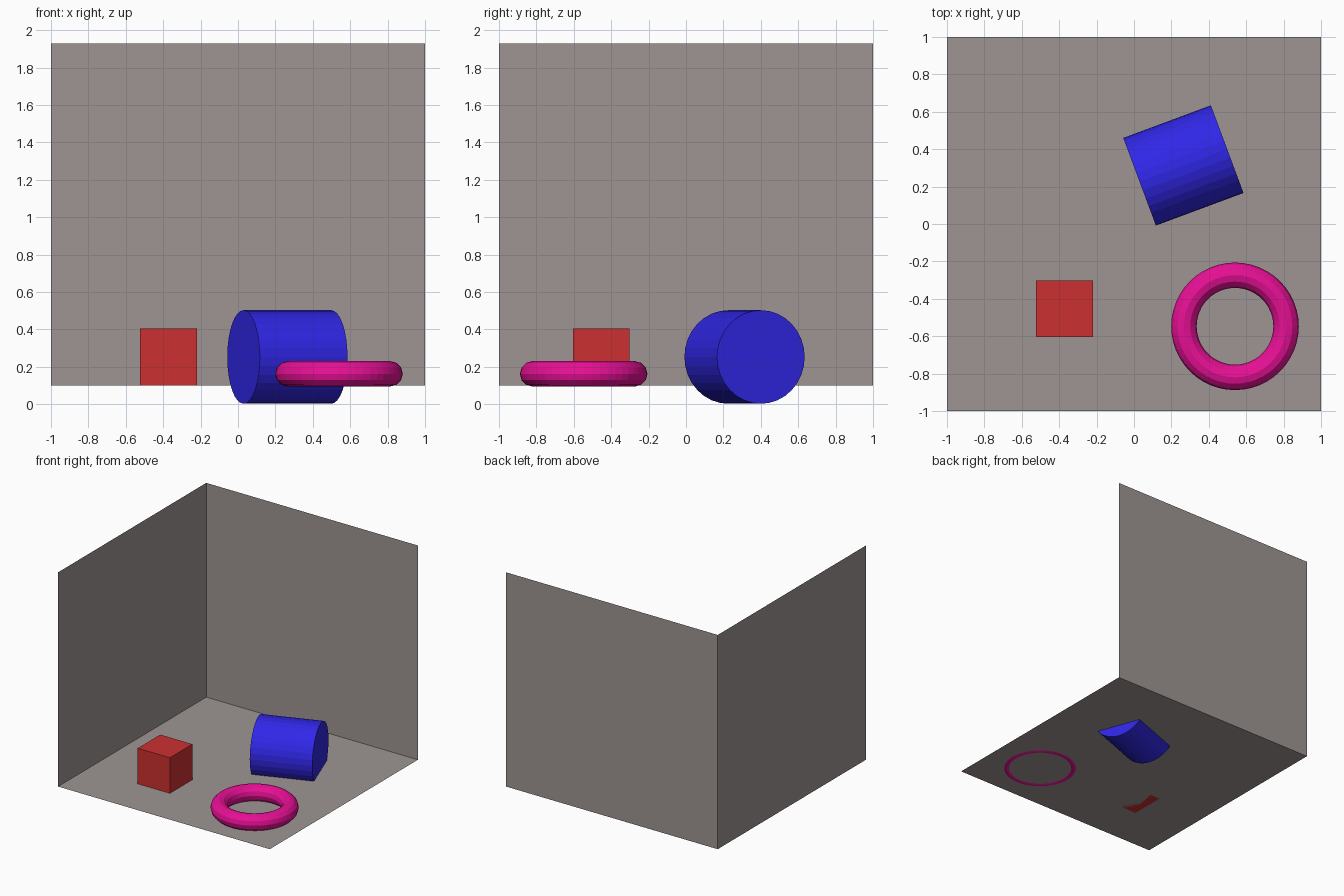
import bpy, bmesh
from math import radians, pi

if "Cube" in bpy.data.objects:
    bpy.data.objects.remove(bpy.data.objects["Cube"])

FLOOR_Z, TOP_Z = 0.10, 1.93


def paint(obj, name, rgb):
    mat = bpy.data.materials.get(name) or bpy.data.materials.new(name)
    mat.diffuse_color = (*rgb, 1)
    mat.use_nodes = True
    mat.node_tree.nodes["Principled BSDF"].inputs["Base Color"].default_value = mat.diffuse_color
    obj.data.materials.append(mat)


def finish(name, mat, rgb):
    obj = bpy.context.object
    obj.name = name
    paint(obj, mat, rgb)
    return obj


def panel(name, corners):
    bm = bmesh.new()
    bm.faces.new([bm.verts.new(c) for c in corners])
    mesh = bpy.data.meshes.new(name)
    bm.to_mesh(mesh)
    bm.free()
    obj = bpy.data.objects.new(name, mesh)
    bpy.context.collection.objects.link(obj)
    paint(obj, "wall_grey", (0.34, 0.30, 0.29))


# Open room corner: floor, back wall and left wall as thin sheets
panel("floor", [(-1, -1, FLOOR_Z), (1, -1, FLOOR_Z), (1, 1, FLOOR_Z), (-1, 1, FLOOR_Z)])
panel("back_wall", [(-1, 1, FLOOR_Z), (1, 1, FLOOR_Z), (1, 1, TOP_Z), (-1, 1, TOP_Z)])
panel("left_wall", [(-1, -1, FLOOR_Z), (-1, 1, FLOOR_Z), (-1, 1, TOP_Z), (-1, -1, TOP_Z)])

# Red block resting on the floor
side = 0.304
bpy.ops.mesh.primitive_cube_add(size=side, location=(-0.372, -0.453, FLOOR_Z + side / 2))
finish("block", "red", (0.60, 0.03, 0.03))

# Blue cylinder on its side, sunk through the floor
bpy.ops.mesh.primitive_cylinder_add(vertices=32, radius=0.25, depth=0.5,
                                    location=(0.264, 0.313, 0.253),
                                    rotation=(0, pi / 2, radians(20.4)))
finish("lying_cylinder", "blue", (0.03, 0.02, 0.80))

# Magenta ring lying flat
bpy.ops.mesh.primitive_torus_add(major_segments=48, minor_segments=12,
                                 major_radius=0.273, minor_radius=0.068,
                                 location=(0.54, -0.547, 0.163))
finish("ring", "magenta", (0.80, 0.005, 0.30))
